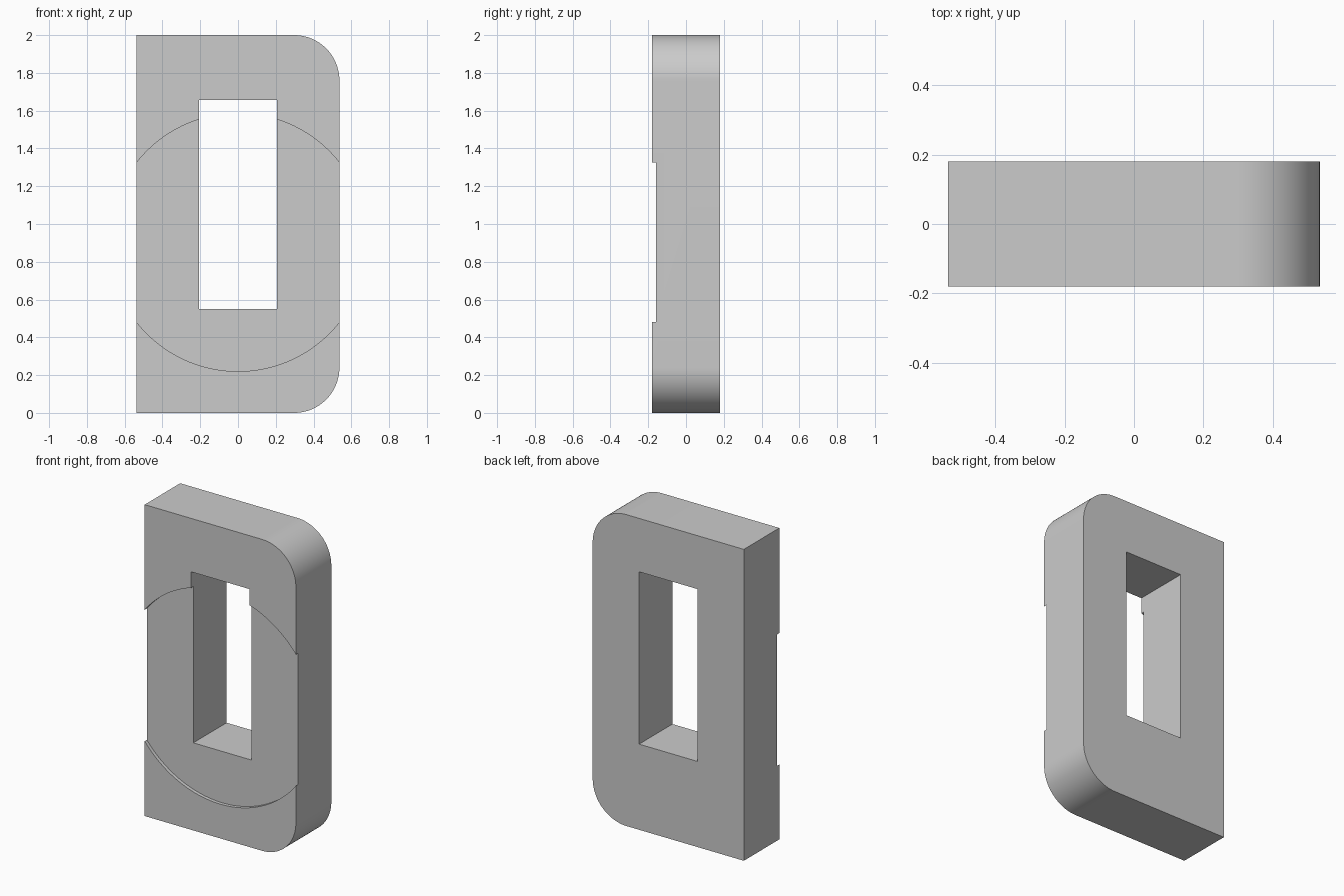
import bpy, bmesh, math

WIDTH, DEPTH, HEIGHT = 1.074, 0.36, 2.0
CORNER = 0.24

old = bpy.data.objects.get("Cube")
if old:
    bpy.data.objects.remove(old, do_unlink=True)

grey = bpy.data.materials.new("plain grey")
grey.use_nodes = True
colour = (0.6, 0.6, 0.6, 1)
grey.diffuse_color = colour
grey.node_tree.nodes["Principled BSDF"].inputs["Base Color"].default_value = colour


def arc(cx, cz, radius, start, end, steps):
    """Points along an arc in the x-z plane, angles in degrees."""
    angles = [math.radians(start + (end - start) * i / steps) for i in range(steps + 1)]
    return [(cx + radius * math.cos(a), cz + radius * math.sin(a)) for a in angles]


def prism(name, outline, y_front, y_back):
    """Extrude an x-z outline from y_front to y_back."""
    bm = bmesh.new()
    face = bm.faces.new([bm.verts.new((x, y_front, z)) for x, z in outline])
    new = bmesh.ops.extrude_face_region(bm, geom=[face])["geom"]
    verts = [v for v in new if isinstance(v, bmesh.types.BMVert)]
    bmesh.ops.translate(bm, verts=verts, vec=(0, y_back - y_front, 0))
    bmesh.ops.recalc_face_normals(bm, faces=bm.faces)
    mesh = bpy.data.meshes.new(name)
    bm.to_mesh(mesh)
    bm.free()
    mesh.materials.append(grey)
    obj = bpy.data.objects.new(name, mesh)
    bpy.context.collection.objects.link(obj)
    return obj


# Slab with two square corners and two rounded corners
hx, hy = WIDTH / 2, DEPTH / 2
outline = [(-hx, HEIGHT), (-hx, 0)]
outline += arc(hx - CORNER, CORNER, CORNER, -90, 0, 24)
outline += arc(hx - CORNER, HEIGHT - CORNER, CORNER, 0, 90, 24)
slab = prism("slab", outline, -hy, hy)

# Cutters: rectangular window through the slab, shallow round recess in front
wx, low, high = 0.207, 0.55, 1.657
window = prism("window_cutter", [(-wx, low), (wx, low), (wx, high), (-wx, high)], -1, 1)
recess = prism("recess_cutter", arc(0, 0.903, 0.683, 0, 360, 128)[:-1], -1, -hy + 0.022)

for cutter in (window, recess):
    mod = slab.modifiers.new(cutter.name, "BOOLEAN")
    mod.operation = "DIFFERENCE"
    mod.solver = "EXACT"
    mod.object = cutter

# Apply the cuts and remove the cutters
bpy.ops.object.select_all(action="DESELECT")
bpy.context.view_layer.objects.active = slab
slab.select_set(True)
for name in [m.name for m in slab.modifiers]:
    bpy.ops.object.modifier_apply(modifier=name)
for cutter in (window, recess):
    bpy.data.objects.remove(cutter, do_unlink=True)

bpy.ops.object.shade_smooth_by_angle(angle=math.radians(30))
